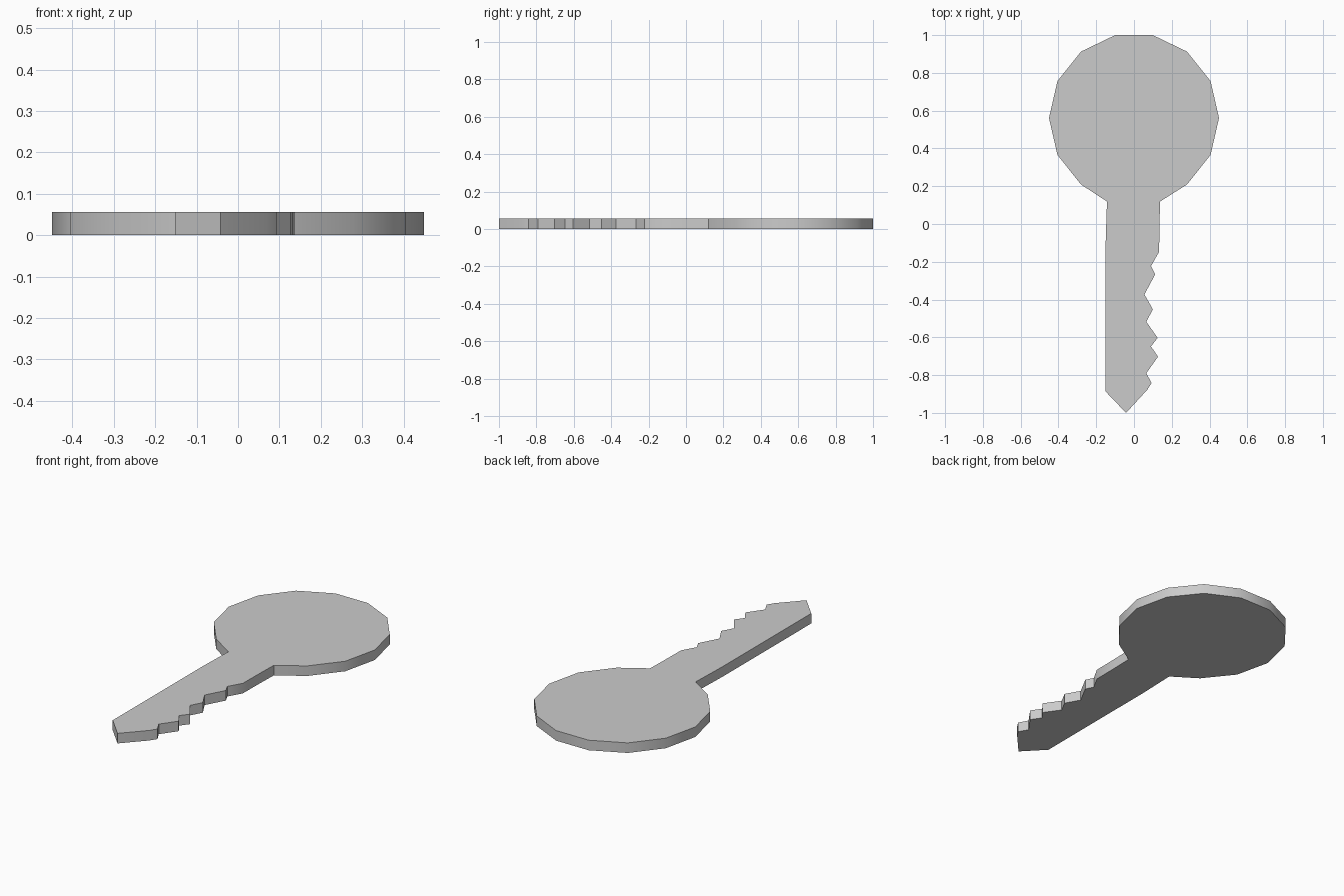
import bpy, bmesh, math

if "Cube" in bpy.data.objects:
    bpy.data.objects.remove(bpy.data.objects["Cube"])

THICK = 0.056
R, CY, SIDES = 0.45, 0.561, 14

# round bow: 14-gon with the two bottom corners left out for the neck
bow = []
for i in range(-2, 10):
    a = 2 * math.pi * i / SIDES
    bow.append((R * math.cos(a), CY + R * math.sin(a)))

# left side of the shaft, tip, then the toothed edge up to the neck
blade = [
    (-0.143, 0.119), (-0.15, -0.1), (-0.152, -0.885), (-0.042, -1.0),
    (0.07, -0.878), (0.093, -0.842), (0.065, -0.79), (0.127, -0.703),
    (0.09, -0.648), (0.125, -0.603), (0.065, -0.517), (0.10, -0.452),
    (0.055, -0.373), (0.112, -0.267), (0.09, -0.223), (0.133, -0.147),
    (0.135, 0.0), (0.138, 0.119),
]

# extrude the whole outline into a flat key blank
bm = bmesh.new()
face = bm.faces.new([bm.verts.new((x, y, 0)) for x, y in bow + blade])
ext = bmesh.ops.extrude_face_region(bm, geom=[face])
top = [v for v in ext["geom"] if isinstance(v, bmesh.types.BMVert)]
bmesh.ops.translate(bm, verts=top, vec=(0, 0, THICK))
bmesh.ops.recalc_face_normals(bm, faces=bm.faces)

mesh = bpy.data.meshes.new("key")
bm.to_mesh(mesh)
bm.free()
key = bpy.data.objects.new("key", mesh)
bpy.context.collection.objects.link(key)

# soft rim, sharp teeth
bpy.context.view_layer.objects.active = key
key.select_set(True)
bpy.ops.object.shade_smooth_by_angle(angle=math.radians(30))
